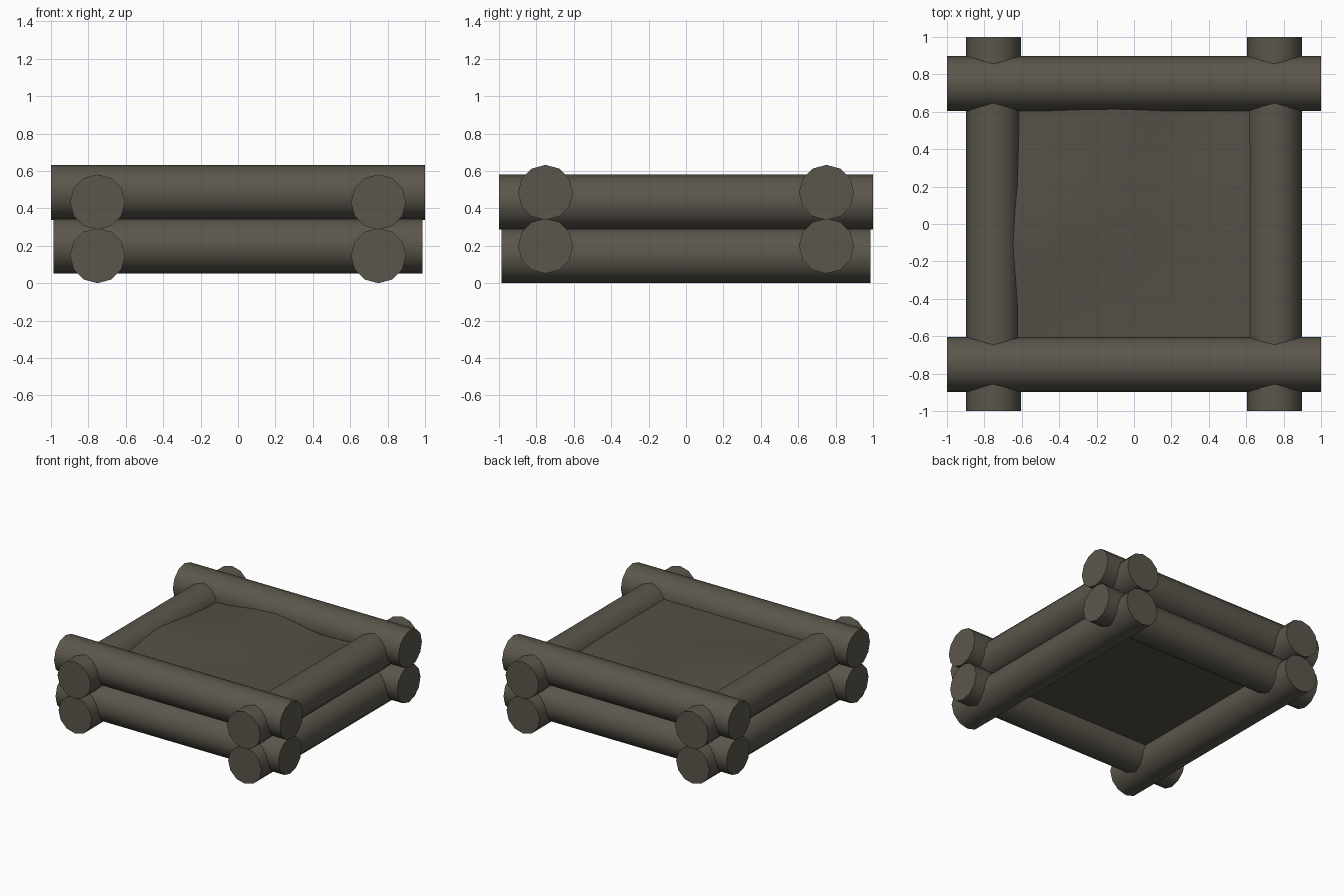
import bpy, bmesh, math

if "Cube" in bpy.data.objects:
    bpy.data.objects.remove(bpy.data.objects["Cube"])

def material(name, color):
    m = bpy.data.materials.new(name)
    m.diffuse_color = (*color, 1)
    m.use_nodes = True
    m.node_tree.nodes["Principled BSDF"].inputs["Base Color"].default_value = m.diffuse_color
    return m

log_mat = material("weathered log", (0.105, 0.094, 0.073))
soil_mat = material("soil", (0.091, 0.079, 0.063))

R = 0.1475

# One 12-sided log lying along x or y
def log(name, axis, loc, half):
    rot = (math.pi / 2, 0, 0) if axis == "y" else (0, math.pi / 2, 0)
    bpy.ops.mesh.primitive_cylinder_add(vertices=12, radius=R, depth=2 * half,
                                        location=loc, rotation=rot)
    o = bpy.context.object
    o.name = name
    o.data.materials.append(log_mat)
    bpy.ops.object.shade_smooth_by_angle(angle=math.radians(40))

# Two stacked courses of crossing logs
for level, half, zy, zx in (("lower", 0.987, 0.1475, 0.199), ("upper", 1.0, 0.434, 0.485)):
    for s, side, end in ((-1, "left", "front"), (1, "right", "back")):
        log(f"{level}_{side}_log", "y", (0.751 * s, 0, zy), half)
        log(f"{level}_{end}_log", "x", (0, 0.751 * s, zx), half)

# Soil block with a lumpy top and flat underside
bumps = ((-0.6, -0.1, 0.035), (-0.1, 0.6, 0.03), (-0.15, 0.1, 0.03),
         (-0.65, 0.6, -0.03), (0.35, 0.6, -0.045))
bm = bmesh.new()
bmesh.ops.create_grid(bm, x_segments=7, y_segments=7, size=0.7)
ext = bmesh.ops.extrude_face_region(bm, geom=bm.faces[:])
top = [g for g in ext["geom"] if isinstance(g, bmesh.types.BMVert)]
for v in bm.verts:
    v.co.z = 0.2
for v in top:
    x, y = v.co.x, v.co.y
    v.co.z = 0.5 + sum(h * math.exp(-((x - a) ** 2 + (y - b) ** 2) / 0.07)
                       for a, b, h in bumps)
bmesh.ops.recalc_face_normals(bm, faces=bm.faces[:])
me = bpy.data.meshes.new("soil_bed")
bm.to_mesh(me)
bm.free()
soil = bpy.data.objects.new("soil_bed", me)
bpy.context.collection.objects.link(soil)
me.materials.append(soil_mat)
bpy.ops.object.select_all(action="DESELECT")
soil.select_set(True)
bpy.context.view_layer.objects.active = soil
bpy.ops.object.shade_smooth_by_angle(angle=math.radians(40))
